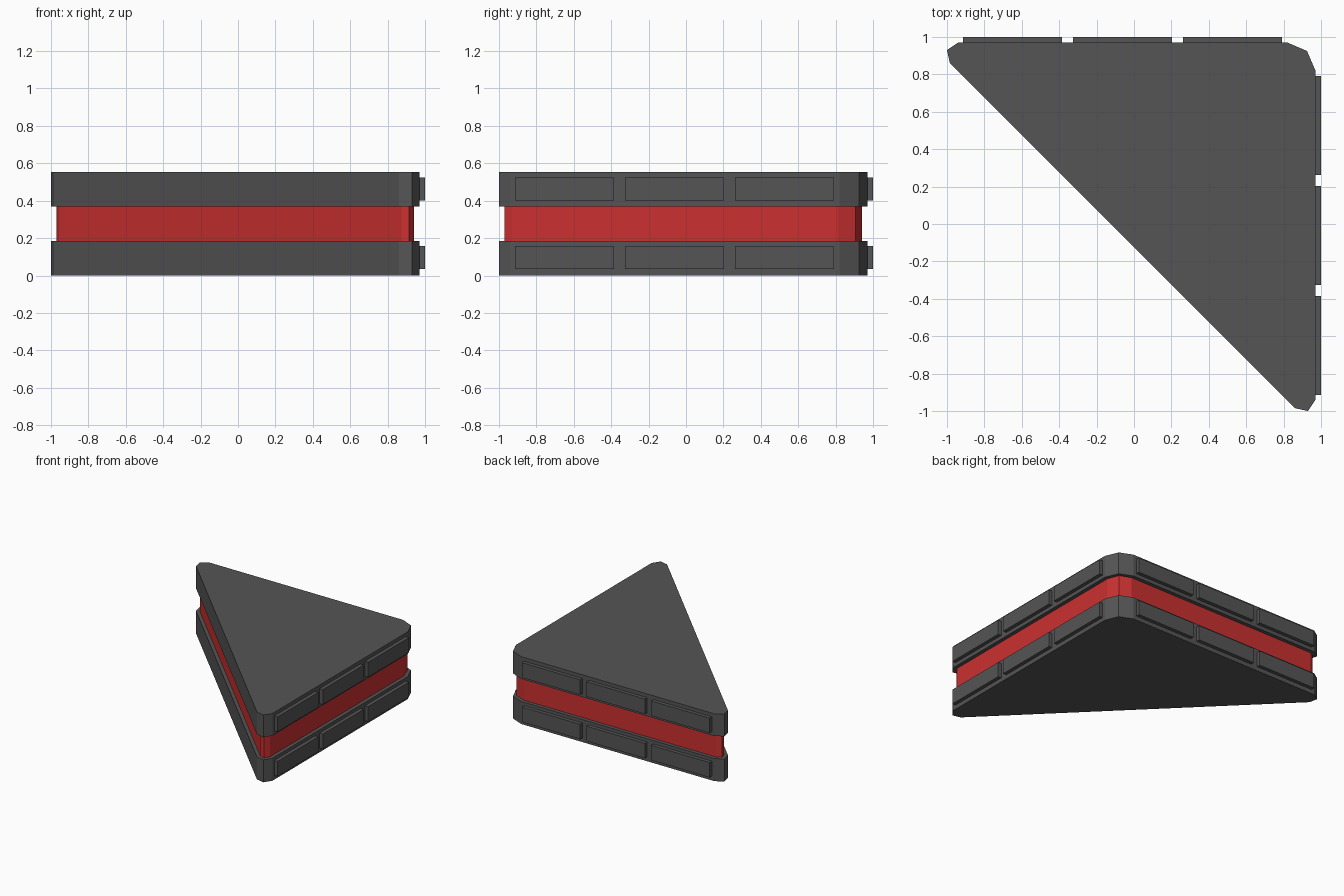
import bpy, bmesh

if "Cube" in bpy.data.objects:
    bpy.data.objects.remove(bpy.data.objects["Cube"])

# half outlines, from the hypotenuse round to the square corner; mirrored over x = y
SLAB = [(0.862, -0.985), (0.93, -1.0), (0.97, -0.94), (0.97, 0.82)]
CORE = [(0.873, -0.958), (0.915, -0.97), (0.94, -0.93), (0.94, 0.812)]
LAYER = 0.185


def material(name, color):
    m = bpy.data.materials.new(name)
    m.diffuse_color = color
    m.use_nodes = True
    m.node_tree.nodes["Principled BSDF"].inputs["Base Color"].default_value = m.diffuse_color
    return m


def finish(name, bm, mat):
    bmesh.ops.recalc_face_normals(bm, faces=bm.faces)
    me = bpy.data.meshes.new(name)
    bm.to_mesh(me)
    bm.free()
    me.materials.append(mat)
    ob = bpy.data.objects.new(name, me)
    bpy.context.collection.objects.link(ob)
    return ob


def prism(name, half, corner, z0, z1, mat):
    outline = half + [corner] + [(y, x) for x, y in reversed(half)]
    bm = bmesh.new()
    face = bm.faces.new([bm.verts.new((x, y, z0)) for x, y in outline])
    ext = bmesh.ops.extrude_face_region(bm, geom=[face], use_keep_orig=True)
    top = [v for v in ext["geom"] if isinstance(v, bmesh.types.BMVert)]
    bmesh.ops.translate(bm, verts=top, vec=(0, 0, z1 - z0))
    return finish(name, bm, mat)


def panel(name, lo, hi, mat):
    bm = bmesh.new()
    bmesh.ops.create_cube(bm, size=1)
    for v in bm.verts:
        v.co = [a + (b - a) * (c + 0.5) for a, b, c in zip(lo, hi, v.co)]
    return finish(name, bm, mat)


grey = material("dark_grey", (0.09, 0.09, 0.09, 1))
red = material("red", (0.6, 0.03, 0.03, 1))

# two grey slabs with a recessed red layer between
prism("lower_slab", SLAB, (0.925, 0.925), 0, LAYER, grey)
prism("red_core", CORE, (0.905, 0.905), LAYER, 2 * LAYER, red)
prism("upper_slab", SLAB, (0.925, 0.925), 2 * LAYER, 3 * LAYER - 0.002, grey)

# raised panels along the right and back sides
for level, z0, z1 in (("lower", 0.035, 0.158), ("upper", 0.40, 0.523)):
    for i in range(3):
        a = -0.914 + i * 0.588
        b = a + 0.53
        panel(f"{level}_right_panel_{i + 1}", (0.95, a, z0), (1.0, b, z1), grey)
        panel(f"{level}_back_panel_{i + 1}", (a, 0.95, z0), (b, 1.0, z1), grey)
